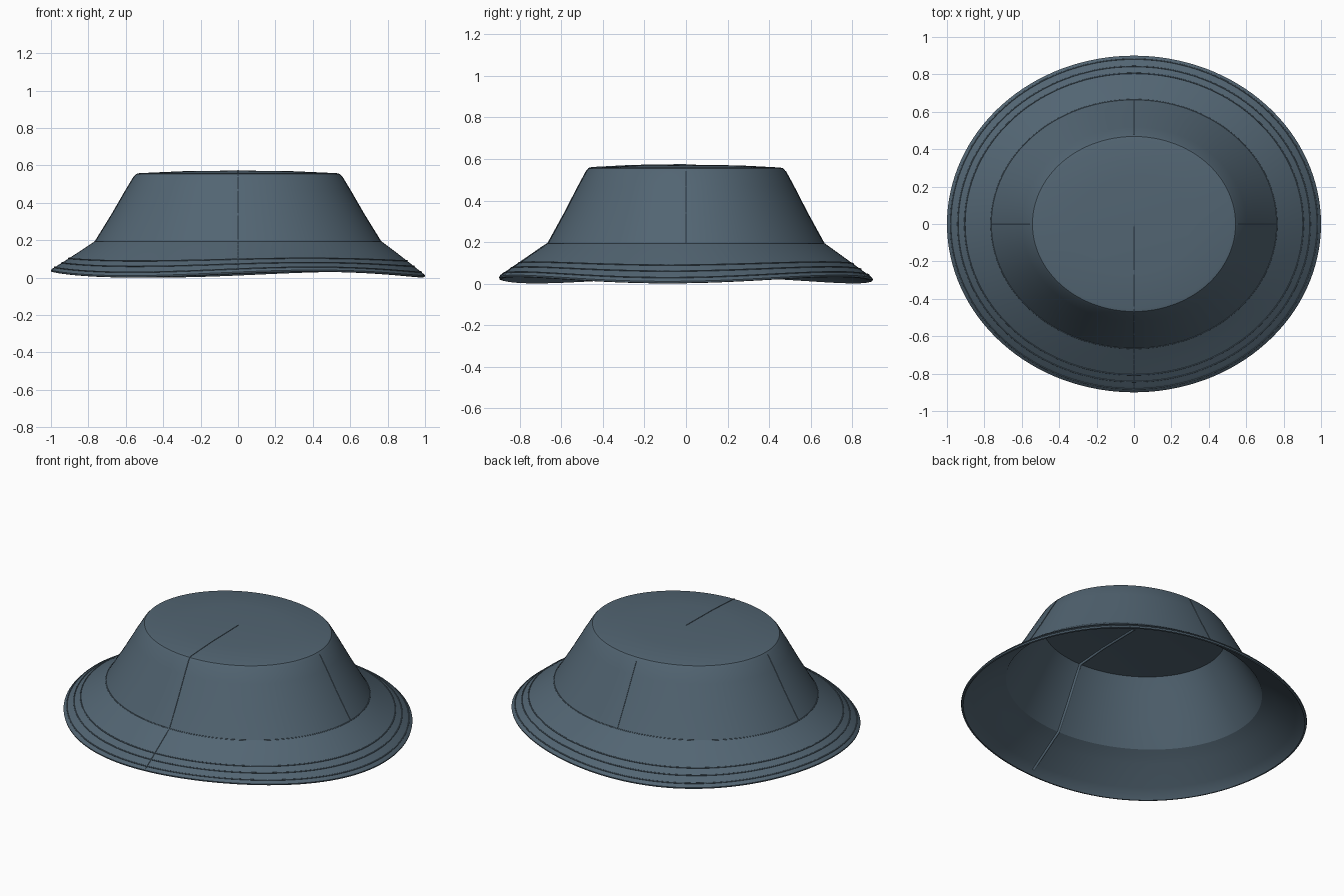
import bpy, bmesh
from math import sin, cos, pi

if "Cube" in bpy.data.objects:
    bpy.data.objects.remove(bpy.data.objects["Cube"])

N = 128
fabric = bpy.data.materials.new("slate_fabric")
fabric.diffuse_color = (0.085, 0.13, 0.17, 1)
fabric.use_nodes = True
fabric.node_tree.nodes["Principled BSDF"].inputs["Base Color"].default_value = fabric.diffuse_color


def wave(a, w):
    return -0.015 * w * cos(3 * a + 0.3)


def point(p, a, lift=0.0):
    rx, ry, z, w = p
    return ((rx + lift) * cos(a), (ry + lift) * sin(a), z + wave(a, w) + lift * 0.5)


def finish(ob):
    ob.data.materials.append(fabric)
    bpy.ops.object.select_all(action='DESELECT')
    ob.select_set(True)
    bpy.context.view_layer.objects.active = ob
    if ob.type == 'MESH':
        bpy.ops.object.shade_smooth_by_angle(angle=0.6)


def loft(name, profile, closed):
    """Elliptical rings of (rx, ry, z, wave weight) joined into a shell."""
    bm = bmesh.new()
    rings = []
    for p in profile:
        if p[0] == 0:
            rings.append([bm.verts.new((0, 0, p[2]))] * N)
        else:
            rings.append([bm.verts.new(point(p, 2 * pi * i / N)) for i in range(N)])
    pairs = list(zip(rings, rings[1:]))
    if closed:
        pairs.append((rings[-1], rings[0]))
    for a, b in pairs:
        for i in range(N):
            j = (i + 1) % N
            quad = list(dict.fromkeys((a[i], b[i], b[j], a[j])))
            bm.faces.new(quad)
    bmesh.ops.recalc_face_normals(bm, faces=bm.faces)
    me = bpy.data.meshes.new(name)
    bm.to_mesh(me)
    bm.free()
    ob = bpy.data.objects.new(name, me)
    bpy.context.collection.objects.link(ob)
    finish(ob)


def thread(name, pts, radius, cyclic=False):
    cu = bpy.data.curves.new(name, 'CURVE')
    cu.dimensions = '3D'
    cu.bevel_depth = radius
    cu.bevel_resolution = 1
    cu.use_fill_caps = True
    sp = cu.splines.new('POLY')
    sp.points.add(len(pts) - 1)
    for q, co in zip(sp.points, pts):
        q.co = (*co, 1)
    sp.use_cyclic_u = cyclic
    ob = bpy.data.objects.new(name, cu)
    bpy.context.collection.objects.link(ob)
    finish(ob)


# crown: shallow domed top, rolled edge, flared wall, hollow inside
top = [(0, 0, 0.573, 0), (0.30, 0.26, 0.569, 0), (0.525, 0.452, 0.559, 0)]
wall = [(0.543, 0.468, 0.555, 0), (0.555, 0.479, 0.542, 0), (0.60, 0.519, 0.468, 0),
        (0.675, 0.586, 0.338, 0), (0.764, 0.665, 0.194, 0)]
wall_in = [(0.750, 0.651, 0.190, 0), (0.662, 0.573, 0.332, 0),
           (0.588, 0.507, 0.462, 0), (0.538, 0.463, 0.541, 0)]
top_in = [(0.30, 0.26, 0.556, 0), (0, 0, 0.560, 0)]
loft("crown", top + wall + wall_in + top_in, False)


# brim: sloping skirt that becomes gently wavy at the hem
def brim_at(t, dz=0.0):
    return (0.764 + 0.23 * t, 0.665 + 0.23 * t, 0.196 - 0.163 * t + dz, t ** 1.5)


steps = [k / 8 for k in range(9)]
outer = [brim_at(t) for t in steps]
hem = [(1.0, 0.9, 0.026, 1), (0.998, 0.898, 0.018, 1), (0.988, 0.888, 0.016, 1)]
inner = [brim_at(t, -0.013) for t in reversed(steps[:-1])]
inner[-1] = (0.750, 0.651, 0.190, 0)
loft("brim", outer + hem + inner, True)

# stitch rows around the brim
for k, t in enumerate((0.61, 0.77, 0.94)):
    thread(f"brim_stitch_{k + 1}",
           [point(brim_at(t), 2 * pi * i / N, 0.001) for i in range(N)], 0.0032, True)

# piping where crown meets brim
thread("crown_brim_seam", [point(wall[-1], 2 * pi * i / N) for i in range(N)], 0.003, True)

# crown panel seams: both sides and back
for name, a in (("right", 0), ("back", pi / 2), ("left", pi)):
    thread(f"{name}_crown_seam", [point(p, a) for p in wall[1:]], 0.0025)

# front seam from the crown centre to the hem, with a raised seam inside
front = -pi / 2
thread("front_seam", [point(p, front) for p in top + wall + outer[1:]], 0.003)
thread("front_inner_seam",
       [point(p, front) for p in top_in[::-1] + wall_in[::-1] + inner[::-1]], 0.008)
